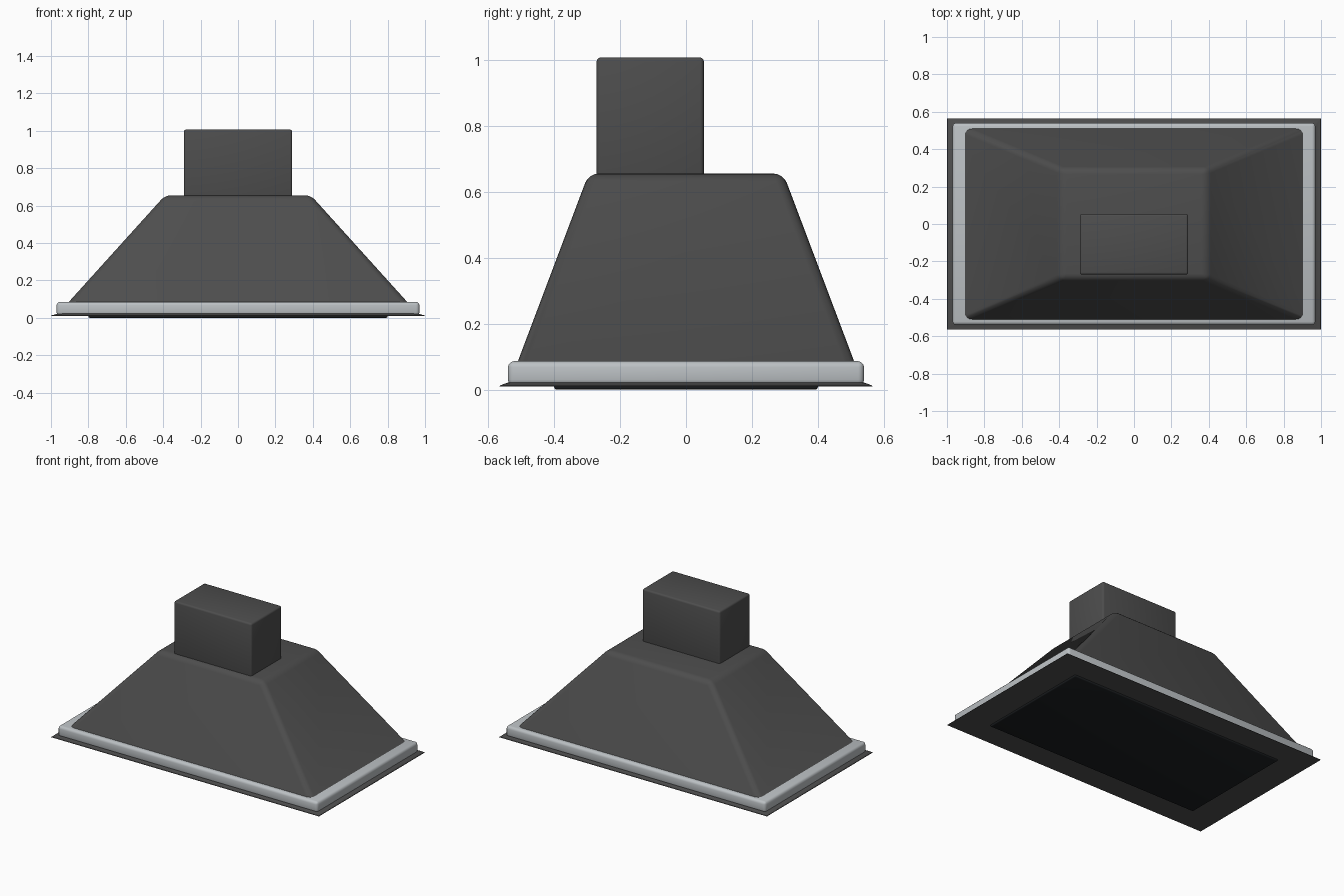
import bpy, bmesh, math

if "Cube" in bpy.data.objects:
    bpy.data.objects.remove(bpy.data.objects["Cube"])


def material(name, rgb):
    m = bpy.data.materials.new(name)
    m.diffuse_color = (*rgb, 1)
    m.use_nodes = True
    m.node_tree.nodes["Principled BSDF"].inputs["Base Color"].default_value = m.diffuse_color
    return m


dark = material("dark_metal", (0.075, 0.075, 0.075))
steel = material("steel", (0.50, 0.53, 0.55))
black = material("filter_black", (0.012, 0.014, 0.016))


def finish(bm, name, mat):
    bmesh.ops.recalc_face_normals(bm, faces=bm.faces)
    mesh = bpy.data.meshes.new(name)
    bm.to_mesh(mesh)
    bm.free()
    ob = bpy.data.objects.new(name, mesh)
    bpy.context.collection.objects.link(ob)
    mesh.materials.append(mat)
    bpy.ops.object.select_all(action='DESELECT')
    ob.select_set(True)
    bpy.context.view_layer.objects.active = ob
    bpy.ops.object.shade_smooth_by_angle(angle=math.radians(35))
    return ob


def loft(rings):
    """Stack rectangles given as (half x, half y, z, centre y) and cap the ends."""
    bm = bmesh.new()
    loops = [[bm.verts.new((sx * hx, cy + sy * hy, z))
              for sx, sy in ((-1, -1), (1, -1), (1, 1), (-1, 1))]
             for hx, hy, z, cy in rings]
    for a, b in zip(loops, loops[1:]):
        for i in range(4):
            j = (i + 1) % 4
            bm.faces.new((a[i], a[j], b[j], b[i]))
    bm.faces.new(loops[0][::-1])
    bm.faces.new(loops[-1])
    return bm


def box(name, hx, hy, z0, z1, cy, bevel, mat):
    bm = loft([(hx, hy, z0, cy), (hx, hy, z1, cy)])
    bmesh.ops.bevel(bm, geom=bm.edges[:], offset=bevel, segments=3,
                    profile=0.5, affect='EDGES')
    return finish(bm, name, mat)


# Sloped canopy with a thin flared lip at its foot
bm = loft([(1.0, 0.565, 0.010, 0), (0.998, 0.563, 0.013, 0),
           (0.96, 0.533, 0.024, 0), (0.39, 0.295, 0.655, 0)])
upper = [e for e in bm.edges if max(v.co.z for v in e.verts) > 0.6]
bmesh.ops.bevel(bm, geom=upper, offset=0.03, segments=4, profile=0.5,
                affect='EDGES')
finish(bm, "canopy", dark)

# Steel band around the foot, chimney, and filter panel underneath
box("trim_band", 0.97, 0.54, 0.012, 0.086, 0, 0.018, steel)
box("chimney", 0.29, 0.1625, 0.62, 1.007, -0.1085, 0.012, dark)
box("filter_panel", 0.80, 0.40, 0.0, 0.03, 0, 0.008, black)
